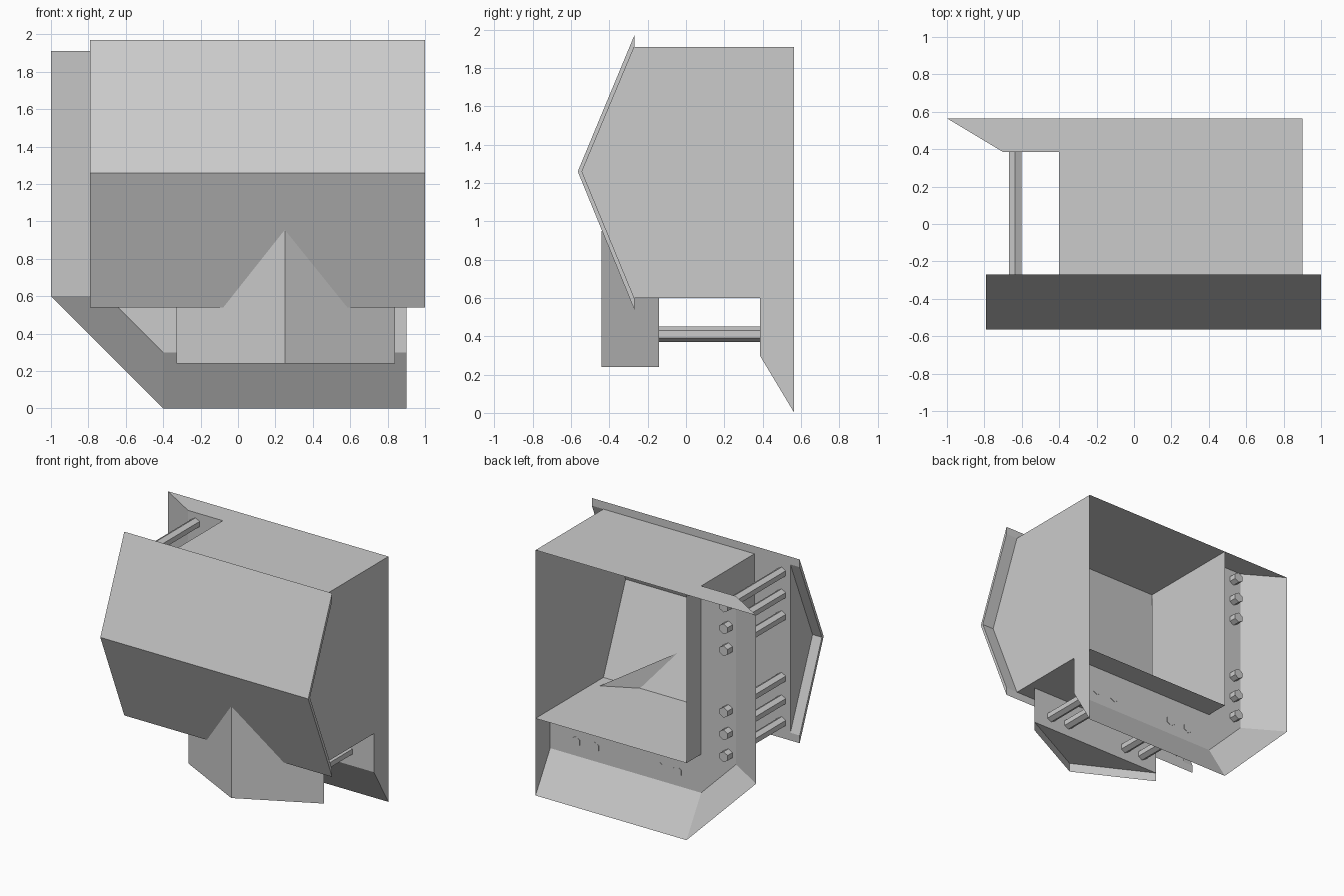
import bpy, bmesh, math

if "Cube" in bpy.data.objects:
    bpy.data.objects.remove(bpy.data.objects["Cube"])


def build(name, polys):
    """Make one object from a list of polygons, welding shared corners."""
    bm = bmesh.new()
    for poly in polys:
        bm.faces.new([bm.verts.new(p) for p in poly])
    bmesh.ops.remove_doubles(bm, verts=bm.verts, dist=0.0005)
    bmesh.ops.recalc_face_normals(bm, faces=bm.faces)
    me = bpy.data.meshes.new(name)
    bm.to_mesh(me)
    bm.free()
    ob = bpy.data.objects.new(name, me)
    bpy.context.collection.objects.link(ob)
    return ob


def strip(a, b):
    """Quads joining two matching polylines."""
    return [[a[i], a[i + 1], b[i + 1], b[i]] for i in range(len(a) - 1)]


def at_x(x, profile):
    return [(x, y, z) for y, z in profile]


def at_y(y, profile):
    return [(x, y, z) for x, z in profile]


def rod(name, x, z, y0, y1):
    bpy.ops.mesh.primitive_cylinder_add(
        vertices=6, radius=0.04, depth=y1 - y0,
        location=(x, (y0 + y1) / 2, z), rotation=(math.pi / 2, 0, 0))
    bpy.context.object.name = name


L, R, TOP, FLOOR = -0.4, 0.9, 1.91, 0.6
BACK, MID, FRONT = 0.565, 0.385, -0.27

# Open duct: left wall, floor and top, open at back and front
section = [(L, TOP), (L, FLOOR), (R, FLOOR)]
build("duct", strip(at_y(BACK, section), at_y(FRONT, section)))

# Flange: sloped rim and flat recessed plate around left and bottom
outer = at_y(BACK, [(-1, TOP), (-1, 0.6), (L, 0), (R, 0)])
inner = at_y(MID, [(-0.7, TOP), (-0.7, 0.6), (L, 0.3), (R, 0.3)])
edge = at_y(MID, [(L, TOP), (L, FLOOR), (L, FLOOR), (R, FLOOR)])
build("flange", strip(outer, inner) + [
    [inner[0], inner[1], edge[1], edge[0]],
    [inner[1], inner[2], edge[1]],
    [inner[2], inner[3], edge[3], edge[1]]])

# Top lid also covers the flange channel
build("top_lid", [[(-1, BACK, TOP), (-0.7, MID, TOP), (L, MID, TOP),
                   (L, FRONT, TOP), (R, FRONT, TOP), (R, BACK, TOP)]])

# Right side wall, reaching into the bent front panel
build("right_wall", [at_x(R, [
    (BACK, 0), (MID, 0.3), (MID, FLOOR), (FRONT, FLOOR),
    (-0.545, 1.26), (FRONT, TOP), (BACK, TOP)])])

# Left pocket of the hood: back plate and triangular end
build("hood_pocket", [
    at_y(FRONT, [(-0.71, FLOOR), (L, FLOOR), (L, TOP), (-0.71, TOP)]),
    at_x(-0.71, [(FRONT, FLOOR), (-0.545, 1.26), (FRONT, TOP)])])

# Bent front panel with a little thickness
bent = [(FRONT, 1.97), (-0.565, 1.26), (FRONT, 0.54),
        (FRONT, 0.6), (-0.543, 1.26), (FRONT, 1.91)]
a, b = at_x(-0.79, bent), at_x(1.0, bent)
build("front_panel", strip(a + a[:1], b + b[:1]) + [
    s for e in (a, b) for s in ([e[0], e[1], e[4], e[5]], [e[1], e[2], e[3], e[4]])])

# Pointed prow under the panel, with recessed bottom and back plate
c, l, r = (0.25, -0.44), (-0.33, -0.14), (0.84, -0.14)
build("prow", [
    [(*c, 0.24), (*s, 0.24), (*s, 0.31), (*s, 0.6), (*c, 0.95), (*c, 0.31)]
    for s in (l, r)] + [
    [(*l, 0.31), (*r, 0.31), (*c, 0.31)],
    [(*l, 0.31), (*r, 0.31), (*r, 0.6), (*l, 0.6)]])

# Hexagonal rods tying the flange to the hood and to the prow
for z in (1.83, 1.66, 1.49, 1.01, 0.835, 0.665):
    rod("side_rod", -0.635, z, FRONT, MID + 0.06)
for x in (0.68, 0.515, -0.03, -0.195):
    rod("bottom_rod", x, 0.41, -0.14, MID + 0.003)
